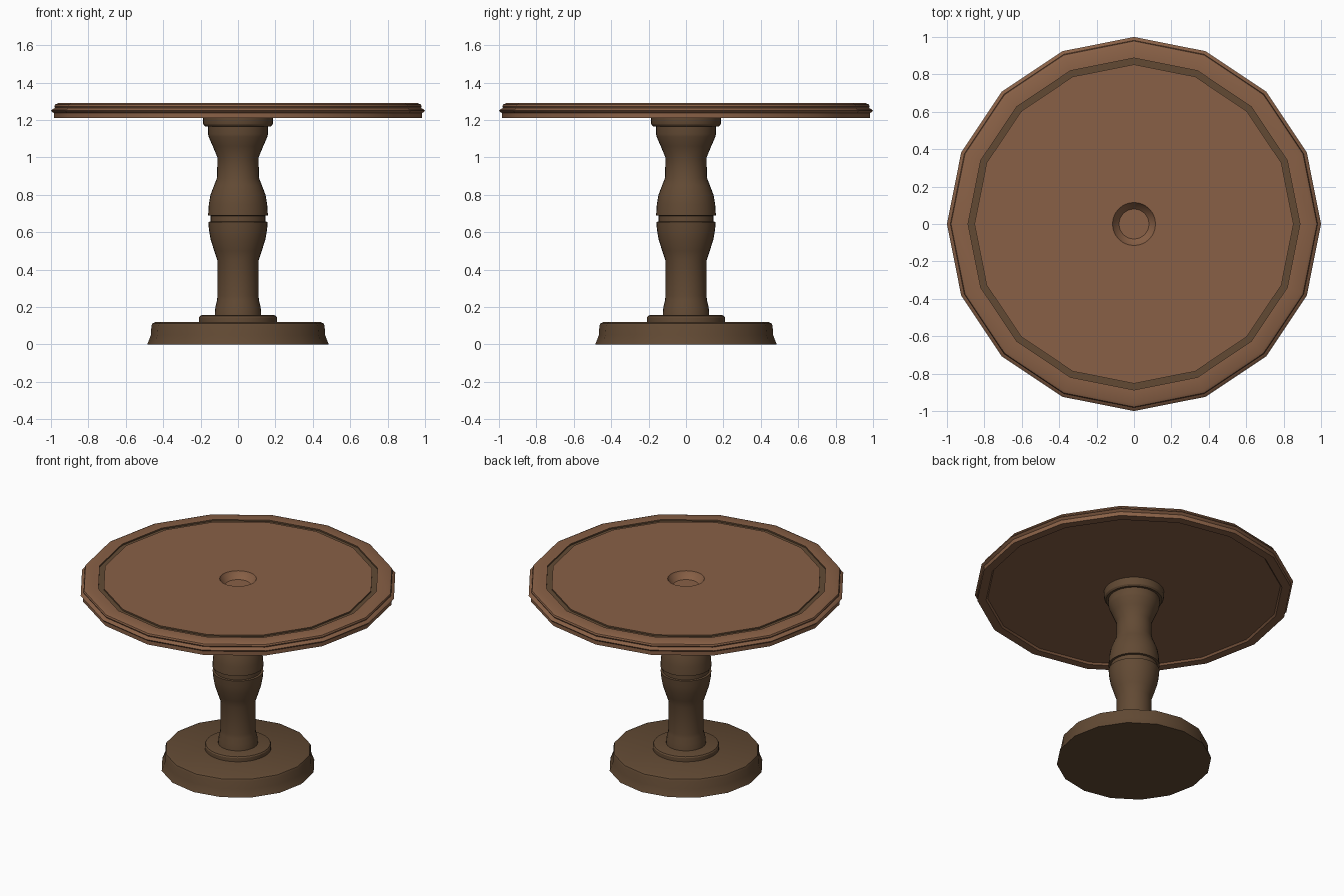
import bpy, bmesh, math

if "Cube" in bpy.data.objects:
    bpy.data.objects.remove(bpy.data.objects["Cube"])


def material(name, rgb):
    m = bpy.data.materials.new(name)
    m.diffuse_color = (*rgb, 1)
    m.use_nodes = True
    m.node_tree.nodes["Principled BSDF"].inputs["Base Color"].default_value = m.diffuse_color
    return m


top_wood = material("warm_brown_wood", (0.250, 0.118, 0.061))
dark_wood = material("dark_brown_wood", (0.122, 0.068, 0.034))


def lathe(bm, profile, n):
    """Spin (radius, z) points around z; radius 0 closes to a pole."""
    rings = []
    for r, z in profile:
        if r == 0:
            rings.append([bm.verts.new((0, 0, z))])
        else:
            rings.append([bm.verts.new((r * math.cos(2 * math.pi * i / n),
                                        r * math.sin(2 * math.pi * i / n), z)) for i in range(n)])
    for a, b in zip(rings, rings[1:]):
        for i in range(n):
            j = (i + 1) % n
            if len(a) == 1:
                bm.faces.new((a[0], b[j], b[i]))
            elif len(b) == 1:
                bm.faces.new((a[i], a[j], b[0]))
            else:
                bm.faces.new((a[i], a[j], b[j], b[i]))
    return rings


def finish(bm, name, mats):
    bmesh.ops.recalc_face_normals(bm, faces=bm.faces)
    me = bpy.data.meshes.new(name)
    bm.to_mesh(me)
    bm.free()
    for m in mats:
        me.materials.append(m)
    ob = bpy.data.objects.new(name, me)
    bpy.context.collection.objects.link(ob)
    bpy.ops.object.select_all(action='DESELECT')
    ob.select_set(True)
    bpy.context.view_layer.objects.active = ob
    bpy.ops.object.shade_smooth_by_angle(angle=math.radians(30))
    return ob


def turned(name, profile, n, mat):
    bm = bmesh.new()
    lathe(bm, profile, n)
    return finish(bm, name, [mat])


# Foot: sixteen-sided disc with flared bottom
turned("base", [(0, 0), (0.485, 0), (0.466, 0.05), (0.463, 0.10), (0.457, 0.113),
                (0.44, 0.12), (0, 0.12)], 16, dark_wood)

# Step ring between foot and column
turned("base_ring", [(0, 0.115), (0.208, 0.115), (0.208, 0.145), (0.203, 0.153),
                     (0.192, 0.157), (0, 0.157)], 32, dark_wood)

# Turned column with a grooved middle bulge
turned("column", [
    (0, 0.15), (0.125, 0.15), (0.121, 0.20), (0.112, 0.235), (0.11, 0.26), (0.11, 0.45),
    (0.127, 0.50), (0.146, 0.56), (0.155, 0.61), (0.159, 0.655), (0.146, 0.657),
    (0.146, 0.688), (0.16, 0.69), (0.156, 0.75), (0.147, 0.80), (0.128, 0.85),
    (0.112, 0.89), (0.11, 1.00), (0.135, 1.06), (0.157, 1.11), (0.16, 1.125),
    (0.16, 1.17), (0, 1.17)], 32, dark_wood)

# Collar under the table top
turned("collar", [(0, 1.165), (0.176, 1.165), (0.185, 1.175), (0.188, 1.19),
                  (0.188, 1.23), (0, 1.23)], 32, dark_wood)

# Table top: moulded edge, inlaid groove, recessed underside, centre cup
bm = bmesh.new()
outer = lathe(bm, [
    (0, 1.222), (0.92, 1.222), (0.93, 1.21), (0.985, 1.21), (0.985, 1.237), (0.992, 1.242),
    (1.0, 1.25), (0.992, 1.258), (0.978, 1.264), (0.982, 1.272), (0.978, 1.283),
    (0.962, 1.29), (0.887, 1.29), (0.887, 1.28), (0.853, 1.28), (0.853, 1.29)], 16)[-1]
cup = lathe(bm, [(0.115, 1.29), (0.108, 1.275), (0.08, 1.245), (0, 1.245)], 32)[0]
edges = []
for loop in (outer, cup):
    for i, v in enumerate(loop):
        edges.append(bm.edges.get((v, loop[(i + 1) % len(loop)])))
bmesh.ops.triangle_fill(bm, use_beauty=True, use_dissolve=False, edges=edges, normal=(0, 0, 1))
for f in bm.faces:
    r = f.calc_center_median().xy.length
    if all(0.85 < v.co.xy.length < 0.89 and v.co.z > 1.27 for v in f.verts) and r > 0.8:
        f.material_index = 1
finish(bm, "table_top", [top_wood, dark_wood])
